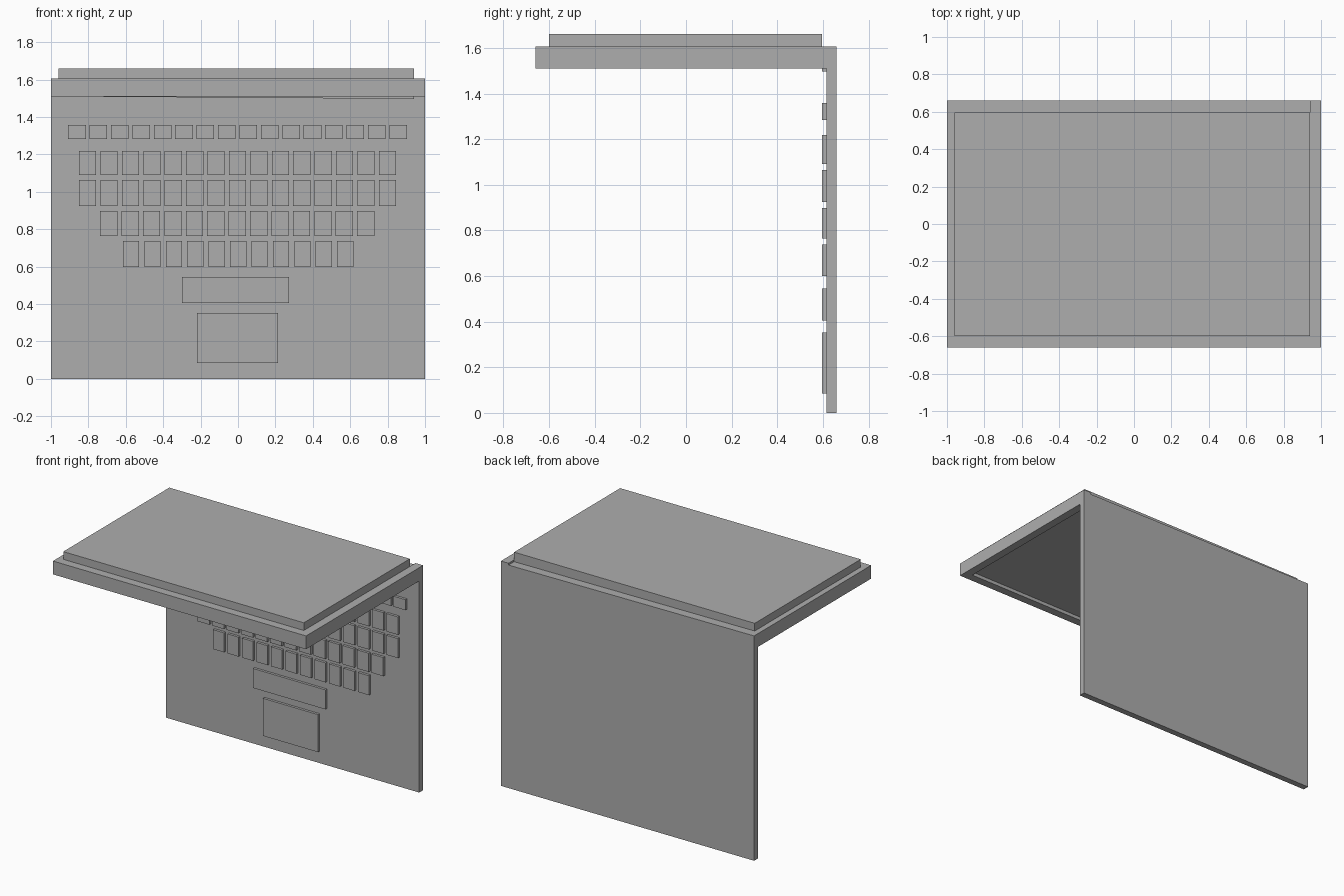
import bpy, bmesh

if "Cube" in bpy.data.objects:
    bpy.data.objects.remove(bpy.data.objects["Cube"])

grey = bpy.data.materials.new("plain grey")
grey.diffuse_color = (0.42, 0.42, 0.42, 1)
grey.use_nodes = True
grey.node_tree.nodes["Principled BSDF"].inputs["Base Color"].default_value = grey.diffuse_color


def boxes(name, spans, right_drop=0.0):
    """One object from boxes (x0, x1, y0, y1, z0, z1); right_drop lowers the +x end."""
    bm = bmesh.new()
    for x0, x1, y0, y1, z0, z1 in spans:
        for v in bmesh.ops.create_cube(bm, size=1)["verts"]:
            right = v.co.x > 0
            v.co = (x1 if right else x0,
                    y1 if v.co.y > 0 else y0,
                    (z1 if v.co.z > 0 else z0) - (right_drop if right else 0))
    mesh = bpy.data.meshes.new(name)
    bm.to_mesh(mesh)
    bm.free()
    mesh.materials.append(grey)
    obj = bpy.data.objects.new(name, mesh)
    bpy.context.collection.objects.link(obj)
    return obj


BACK, FACE, KEY = 0.66, 0.615, 0.597    # back, keyboard face and key-top depths
LOW, HIGH = 1.51, 1.605                 # display frame bottom and top
LEFT, RIGHT, FRONT, REAR = -0.96, 0.94, -0.6, 0.596   # frame opening

# Upright keyboard base
boxes("keyboard_base", [(-1, 1, FACE, BACK, 0, LOW)])

# Display frame: two sides and a front rail
boxes("display_frame_left", [(-1, LEFT, -BACK, BACK, LOW, HIGH)])
boxes("display_frame_right", [(RIGHT, 1, -BACK, BACK, LOW, HIGH)])
boxes("display_frame_front", [(LEFT, RIGHT, -BACK, FRONT, LOW, HIGH)])

# Slightly tilted hinge bar closing the frame at the rear
boxes("hinge_bar", [(LEFT, RIGHT, REAR, BACK, LOW, HIGH)], right_drop=0.013)

# Display panel, recessed below and raised above the frame
boxes("display_panel", [(LEFT, RIGHT, FRONT, REAR, 1.535, 1.66)])

# Key rows: first x, key count, key width, z range
rows = [
    ("function_keys", -0.908, 16, 0.094, 1.283, 1.358),
    ("number_keys", -0.85, 15, 0.092, 1.091, 1.219),
    ("upper_letter_keys", -0.85, 15, 0.092, 0.925, 1.064),
    ("middle_letter_keys", -0.737, 13, 0.092, 0.765, 0.898),
    ("lower_letter_keys", -0.615, 11, 0.087, 0.599, 0.738),
]
for name, x, count, width, z0, z1 in rows:
    boxes(name, [(x + i * 0.1145, x + i * 0.1145 + width, KEY, FACE, z0, z1)
                 for i in range(count)])

# Space bar and touch pad
boxes("space_bar", [(-0.30, 0.273, KEY, FACE, 0.406, 0.545)])
boxes("touch_pad", [(-0.22, 0.214, KEY, FACE, 0.085, 0.353)])
